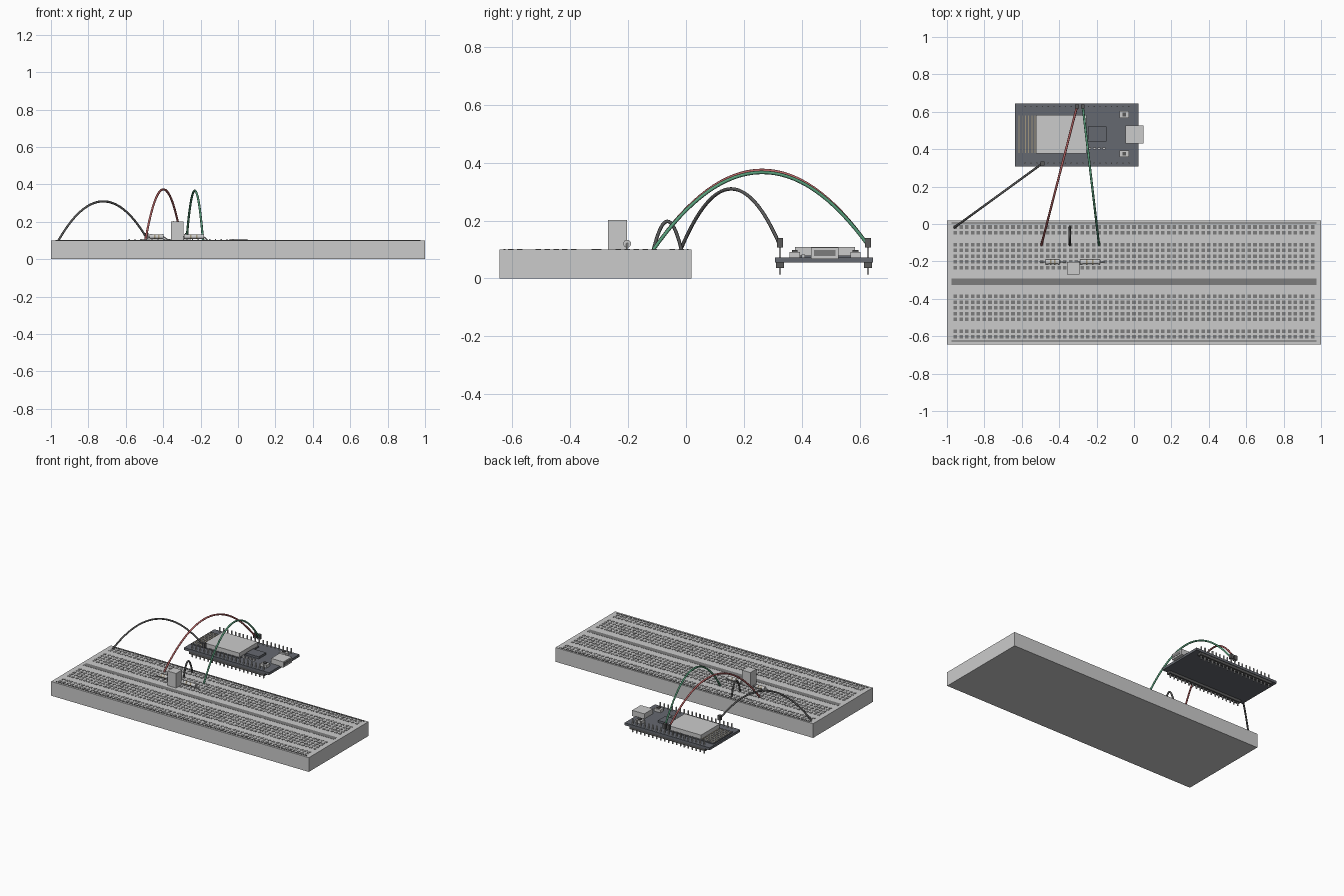
import bpy, bmesh
from math import pi
from mathutils import Vector, Matrix

if "Cube" in bpy.data.objects:
    bpy.data.objects.remove(bpy.data.objects["Cube"])

TOP = 0.10        # breadboard surface
PCB = 0.072       # controller board surface
P = 0.0308        # hole and pin pitch


def material(name, rgb):
    m = bpy.data.materials.new(name)
    m.diffuse_color = (*rgb, 1)
    m.use_nodes = True
    m.node_tree.nodes["Principled BSDF"].inputs["Base Color"].default_value = m.diffuse_color
    return m


DARK = material("dark", (0.1, 0.1, 0.1))
HOLE = material("hole_grey", (0.2, 0.2, 0.2))
BOARD = material("board_dark", (0.13, 0.14, 0.16))
RED = material("red", (0.45, 0.12, 0.12))
GREEN = material("green", (0.1, 0.35, 0.2))
GOLD = material("trace", (0.35, 0.3, 0.2))


def boxes(name, items, mat=None):
    """One object from boxes given as (x0, x1, y0, y1, z0, z1)."""
    bm = bmesh.new()
    for x0, x1, y0, y1, z0, z1 in items:
        m = Matrix.Translation(((x0 + x1) / 2, (y0 + y1) / 2, (z0 + z1) / 2))
        m = m @ Matrix.Diagonal((x1 - x0, y1 - y0, z1 - z0, 1))
        bmesh.ops.create_cube(bm, size=1, matrix=m)
    me = bpy.data.meshes.new(name)
    bm.to_mesh(me)
    bm.free()
    ob = bpy.data.objects.new(name, me)
    bpy.context.collection.objects.link(ob)
    if mat:
        me.materials.append(mat)
    return ob


def around(x, y, r, z0, z1):
    return (x - r, x + r, y - r, y + r, z0, z1)


def tube(name, pts, r, mat=None):
    cu = bpy.data.curves.new(name, "CURVE")
    cu.dimensions = "3D"
    cu.bevel_depth = r
    cu.bevel_resolution = 2
    cu.use_fill_caps = True
    sp = cu.splines.new("POLY")
    sp.points.add(len(pts) - 1)
    for p, co in zip(sp.points, pts):
        p.co = (*co, 1)
    ob = bpy.data.objects.new(name, cu)
    bpy.context.collection.objects.link(ob)
    if mat:
        cu.materials.append(mat)
    return ob


def wire(name, a, b, apex, mat):
    """Parabolic jumper wire between two points."""
    a, b = Vector(a), Vector(b)
    rise = apex - (a.z + b.z) / 2
    pts = []
    for i in range(33):
        t = i / 32
        p = a.lerp(b, t)
        p.z += 4 * rise * t * (1 - t)
        pts.append(p)
    return tube(name, pts, 0.006, mat)


def cylinder_x(name, x0, x1, y, z, r, mat=None):
    bpy.ops.mesh.primitive_cylinder_add(vertices=24, radius=r, depth=x1 - x0,
                                        location=((x0 + x1) / 2, y, z),
                                        rotation=(0, pi / 2, 0))
    ob = bpy.context.object
    ob.name = name
    bpy.ops.object.shade_smooth_by_angle()
    if mat:
        ob.data.materials.append(mat)
    return ob


# Breadboard body, centre channel, rail stripes and holes
boxes("breadboard", [(-1, 1, -0.643, 0.019, 0, TOP)])
boxes("centre_channel", [(-0.975, 0.975, -0.327, -0.291, TOP - 0.01, TOP + 0.001)], HOLE)
boxes("rail_stripes_outer", [(-0.975, 0.975, y - 0.003, y + 0.003, TOP - 0.005, TOP + 0.002)
                             for y in (0.006, -0.626)], DARK)
rows = [-0.016, -0.047, -0.573, -0.604]
rows += [-0.11 - P * i for i in range(5)] + [-0.387 - P * i for i in range(5)]
boxes("contact_holes", [around(-31 * P + P * c, y, 0.0095, TOP - 0.004, TOP + 0.0015)
                        for y in rows for c in range(63)], HOLE)

# Controller board with pin headers
boxes("controller_board", [(-0.635, 0.025, 0.308, 0.645, 0.055, PCB)], BOARD)
rail_y = (0.324, 0.628)
boxes("header_strips", [(-0.598, -0.012, y - 0.014, y + 0.014, 0.037, 0.055) for y in rail_y], DARK)
pins = [-0.582 + P * i for i in range(19)]
boxes("header_pins", [around(x, y, 0.0035, 0.014, 0.107) for x in pins for y in rail_y])

# Radio module: base, antenna traces and shield can
boxes("radio_base", [(-0.625, -0.248, 0.373, 0.588, PCB, 0.079)], BOARD)
boxes("antenna_traces", [(x, x + 0.005, 0.38, 0.581, 0.078, 0.0805)
                         for x in [-0.617 + 0.017 * i for i in range(6)]], GOLD)
boxes("shield_can", [(-0.525, -0.254, 0.377, 0.583, 0.079, 0.108)])

# Socket, chip, buttons and small parts
boxes("usb_socket", [(-0.045, 0.05, 0.431, 0.526, PCB - 0.005, 0.107)])
boxes("socket_opening", [(0.048, 0.0515, 0.441, 0.516, 0.077, 0.098)], HOLE)
boxes("interface_chip", [(-0.247, -0.147, 0.44, 0.52, PCB, 0.087)], BOARD)
btn_y = (0.375, 0.585)
boxes("buttons", [(-0.077, -0.027, y - 0.018, y + 0.018, PCB, 0.092) for y in btn_y])
boxes("button_caps", [around(-0.052, y, 0.01, 0.092, 0.099) for y in btn_y], DARK)
boxes("small_capacitors", [(x - 0.008, x + 0.008, 0.398, 0.41, PCB, 0.083)
                           for x in (-0.238, -0.212, -0.186, -0.16)])

# Sensor block standing on the breadboard
boxes("sensor_block", [(-0.358, -0.292, -0.269, -0.203, TOP, 0.202)])

# Resistors: body, end collars and bent leads
for n, x0, x1, l0, l1 in (("left", -0.468, -0.403, -0.503, -0.363),
                          ("right", -0.286, -0.187, -0.298, -0.157)):
    y, z = -0.203, 0.12
    cylinder_x("resistor_body_" + n, x0, x1, y, z, 0.012)
    for s, x in (("a", x0), ("b", x1)):
        cylinder_x(f"resistor_collar_{n}_{s}", x - 0.004, x + 0.01 if s == "a" else x + 0.004,
                   y, z, 0.0135)
    for i in (1, 2):
        x = x0 + (x1 - x0) * i / 3
        cylinder_x(f"resistor_band_{n}_{i}", x - 0.004, x + 0.004, y, z, 0.0126, GOLD)
    tube("resistor_leads_" + n, [(l0, y, TOP - 0.003), (x0 - 0.004, y, z),
                                 (x1 + 0.004, y, z), (l1, y, TOP - 0.003)], 0.0035)

# Jumper wires with plug housings on the header pins
plugs = {"black": (pins[3], 0.324), "red": (pins[9], 0.628), "green": (pins[10], 0.628)}
boxes("plug_housings", [around(x, y, 0.0105, 0.107, 0.14) for x, y in plugs.values()], DARK)
wire("black_wire", (-0.96, -0.018, TOP), (*plugs["black"], 0.115), 0.309, DARK)
wire("red_wire", (-0.495, -0.112, TOP), (*plugs["red"], 0.115), 0.373, RED)
wire("green_wire", (-0.187, -0.112, TOP), (*plugs["green"], 0.115), 0.366, GREEN)
wire("ground_link", (-0.343, -0.016, TOP), (-0.343, -0.112, TOP), 0.197, DARK)
